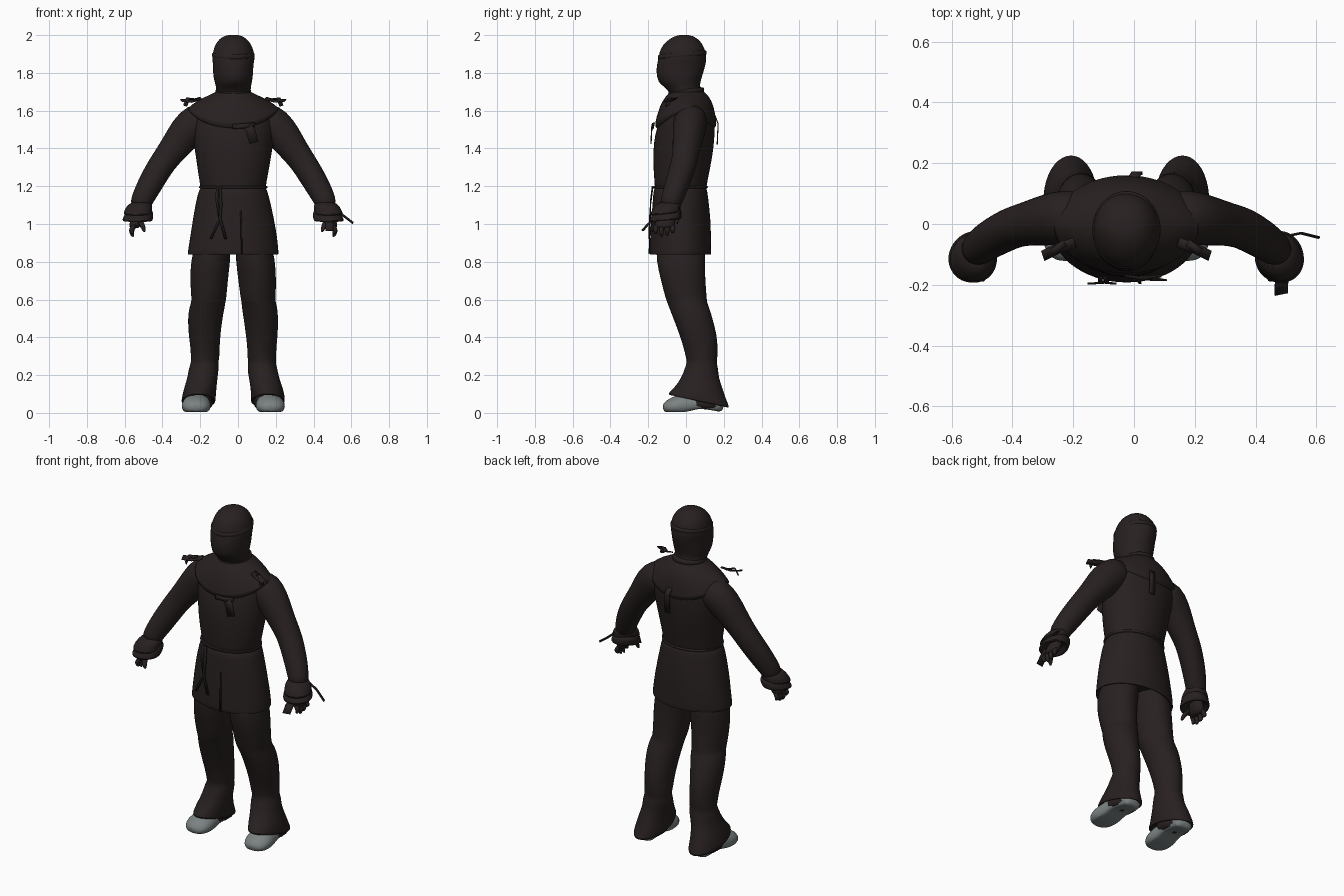
import bpy, bmesh, math
from mathutils import Vector

CX = -0.025  # symmetry line of the figure


def material(name, rgb):
    m = bpy.data.materials.new(name)
    m.diffuse_color = (*rgb, 1)
    return m


CLOTH = material("dark_brown_cloth", (0.021, 0.0145, 0.0145))
STRAP = material("dark_strap", (0.014, 0.011, 0.011))
SHOE = material("grey_shoe", (0.2, 0.225, 0.225))


def finish(name, bm, mat, subsurf=0, angle=50):
    bmesh.ops.recalc_face_normals(bm, faces=bm.faces)
    me = bpy.data.meshes.new(name)
    bm.to_mesh(me)
    bm.free()
    me.materials.append(mat)
    ob = bpy.data.objects.new(name, me)
    bpy.context.collection.objects.link(ob)
    if subsurf:
        ob.modifiers.new("smooth", 'SUBSURF').levels = subsurf
        ob.modifiers["smooth"].render_levels = subsurf
    bpy.context.view_layer.objects.active = ob
    ob.select_set(True)
    bpy.ops.object.shade_smooth_by_angle(angle=math.radians(angle))
    ob.select_set(False)
    return ob


def loft(name, rings, mat=CLOTH, n=20, ref='X', follow=False, ripple=0.0,
         shape=None, caps=True, subsurf=1):
    """Skin elliptical rings (x, y, z, radius a, radius b[, tilt])."""
    bm = bmesh.new()
    pts = [Vector(r[:3]) for r in rings]
    axis = Vector((1, 0, 0)) if ref == 'X' else Vector((0, 1, 0))
    loops = []
    for i, r in enumerate(rings):
        t = Vector((0, 0, 1))
        if follow:
            t = (pts[min(i + 1, len(pts) - 1)] - pts[max(i - 1, 0)]).normalized()
        u = (axis - t * axis.dot(t)).normalized()
        v = t.cross(u)
        tilt = r[5] if len(r) > 5 else 0
        loop = []
        for k in range(n):
            a = 2 * math.pi * k / n
            f = 1 + ripple * math.sin(3 * a + 5.0 * i)
            co = pts[i] + u * r[3] * f * math.cos(a) + v * r[4] * f * math.sin(a)
            co.z -= tilt * math.sin(a)
            if shape:
                co = shape(i, a, co)
            loop.append(bm.verts.new(co))
        loops.append(loop)
    for A, B in zip(loops, loops[1:]):
        for k in range(n):
            bm.faces.new((A[k], A[(k + 1) % n], B[(k + 1) % n], B[k]))
    if caps:
        bm.faces.new(loops[0])
        bm.faces.new(loops[-1])
    return finish(name, bm, mat, subsurf)


def ribbon(name, pts, width, side, mat=CLOTH):
    """Thin strip along points, widened along the side vector."""
    bm = bmesh.new()
    s = Vector(side).normalized() * width / 2
    rows = [(bm.verts.new(Vector(p) - s), bm.verts.new(Vector(p) + s)) for p in pts]
    for (a, b), (c, d) in zip(rows, rows[1:]):
        bm.faces.new((a, b, d, c))
    ob = finish(name, bm, mat)
    m = ob.modifiers.new("thickness", 'SOLIDIFY')
    m.thickness = 0.006
    m.offset = 0


def span(z, hw, y0, y1, tilt=0, x=CX):
    """Ring from a height, half width and front / back limits."""
    return (x, (y0 + y1) / 2, z, hw, (y1 - y0) / 2, tilt)


# Hooded, wrapped head with neck folds
loft("wrapped_head", [
    span(1.60, .12, -.10, .12), span(1.665, .10, -.088, .105), span(1.69, .088, -.085, .09),
    span(1.715, .094, -.105, .08), span(1.73, .093, -.12, .075), span(1.75, .10, -.148, .078),
    span(1.80, .108, -.158, .092), span(1.845, .107, -.157, .104), span(1.87, .114, -.15, .108, -.006),
    span(1.91, .110, -.142, .106), span(1.95, .097, -.122, .092), span(1.98, .073, -.088, .064),
    span(1.997, .045, -.055, .035), span(2.002, .012, -.022, 0)], ripple=0.012, n=24)
# Wound cloth bands on the head and neck
for i, (z, hw, y0, y1, tilt) in enumerate([(1.895, .114, -.15, .11, -.012),
                                         (1.70, .096, -.095, .098, -.01)]):
    loft(f"wrap_band_{i + 1}", [span(z - .018, hw - .006, y0 + .006, y1 - .006, tilt),
         span(z - .01, hw, y0, y1, tilt), span(z + .01, hw, y0, y1, tilt),
         span(z + .018, hw - .008, y0 + .008, y1 - .008, tilt)], n=24)

# Tunic upper body
loft("tunic_body", [
    span(1.15, .172, -.165, .105), span(1.20, .174, -.165, .11), span(1.26, .185, -.172, .12),
    span(1.34, .198, -.176, .137), span(1.43, .212, -.172, .15), span(1.51, .222, -.155, .156),
    span(1.58, .222, -.13, .15), span(1.63, .19, -.11, .135), span(1.66, .13, -.09, .115),
    span(1.68, .09, -.07, .09)], ripple=0.008, n=28)
# Tunic skirt flaring to the hem
loft("tunic_skirt", [
    span(1.205, .168, -.16, .108), span(1.185, .18, -.172, .112), span(1.12, .198, -.178, .12),
    span(1.02, .217, -.186, .13), span(.93, .232, -.19, .134), span(.85, .242, -.193, .136),
    span(.835, .243, -.193, .136), span(.838, .228, -.178, .122), span(.90, .2, -.16, .11)],
    ripple=0.01, n=28)


# Shoulder cape: droops at chest and back, rests on the shoulders
def droop(i, a, co):
    co.z -= (0, .005, .03, .10, .10)[i] * abs(math.sin(a)) ** 1.3
    return co


loft("shoulder_cape", [span(1.705, .085, -.08, .09), span(1.685, .12, -.105, .12),
     span(1.66, .185, -.14, .148), span(1.615, .25, -.172, .168), span(1.607, .235, -.155, .15)],
     shape=droop, n=28, caps=False)

for s, side in ((-1, "left"), (1, "right")):
    X = lambda x: CX + s * x
    # Sleeve from the shoulder to the wrist
    arm = [(.13, .03, 1.57, .075, .07), (.19, .025, 1.55, .092, .098), (.25, .015, 1.49, .087, .094),
           (.30, .005, 1.42, .077, .082), (.35, -.005, 1.355, .07, .072), (.385, -.015, 1.305, .069, .07),
           (.43, -.04, 1.23, .066, .068), (.465, -.062, 1.165, .061, .063), (.487, -.08, 1.12, .058, .058),
           (.50, -.09, 1.08, .05, .05)]
    loft(f"{side}_sleeve", [(X(a[0]), *a[1:]) for a in arm], ref='Y', follow=True, ripple=.015)
    # Two-layer flared cuff
    for j, (z, e) in enumerate(((1.12, 0), (1.085, .006))):
        loft(f"{side}_cuff_{j + 1}", [
            (X(.485), -.085, z, .055, .06), (X(.497), -.10, z - .03, .071 + e, .074 + e),
            (X(.507), -.113, z - .065, .077 + e, .082 + e, -.008),
            (X(.507), -.113, z - .072, .07 + e, .074 + e, -.008),
            (X(.50), -.10, z - .04, .045, .05)], ripple=.03)
    # Palm, fingers and thumb
    loft(f"{side}_palm", [(X(.497), -.09, 1.07, .03, .04), (X(.507), -.105, 1.03, .036, .052),
                         (X(.52), -.112, .995, .034, .056), (X(.525), -.115, .975, .024, .048)], n=12)
    for f in range(4):
        y, tip = -.16 + f * .03, (.945, .93, .935, .95)[f]
        loft(f"{side}_finger_{f + 1}", [
            (X(.522), y, 1.0, .016, .015), (X(.536), y, .975, .017, .015),
            (X(.54), y, (tip + .975) / 2, .014, .013), (X(.53), y, tip, .007, .007)], n=8)
    loft(f"{side}_thumb", [(X(.50), -.13, 1.03, .018, .02), (X(.485), -.165, 1.0, .017, .018),
                          (X(.475), -.18, .975, .014, .014), (X(.47), -.182, .955, .006, .006)], n=8)
    # Trouser leg with gathered folds and a flared, tilted hem
    leg = [(.95, .10, .095, -.165, .11), (.80, .12, .106, -.158, .102), (.70, .128, .101, -.135, .102),
           (.61, .13, .094, -.112, .11), (.585, .133, .091, -.10, .113), (.56, .139, .095, -.09, .125),
           (.50, .148, .093, -.068, .142), (.41, .152, .085, -.035, .164), (.34, .15, .077, -.013, .168),
           (.29, .15, .077, .0, .168), (.265, .152, .072, .005, .163), (.235, .155, .081, -.008, .172),
           (.19, .162, .08, -.025, .172), (.14, .174, .086, -.058, .19), (.10, .181, .089, -.08, .212, .02),
           (.065, .184, .092, -.095, .235, .035), (.055, .184, .088, -.085, .225, .035),
           (.09, .184, .07, -.06, .17, .02)]
    loft(f"{side}_trouser_leg", [span(z, w, y0, y1, t if t else 0, X(x)) for z, x, w, y0, y1, t in
                                 [(*r, 0) if len(r) == 5 else r for r in leg]], ripple=.018)
    # Tattered inner hem layer reaching the ground at the back
    loft(f"{side}_inner_hem", [span(.12, .07, -.04, .19, 0, X(.183)), span(.05, .078, -.03, .20, .01, X(.186)),
                               span(.018, .08, -.01, .205, .004, X(.188))])

    # Shoe with a flat sole, raised arch and heel
    def sole(i, a, co):
        co.z = max(co.z, .022 if i in (2, 3) else .004)
        return co
    shoe = [(.20, .035, .03, .025), (.185, .04, .062, .055), (.11, .05, .066, .065), (.05, .05, .068, .065),
            (.0, .042, .076, .062), (-.055, .036, .08, .055), (-.10, .028, .065, .038), (-.122, .022, .03, .018)]
    loft(f"{side}_shoe", [(X(.185 + .06 * (.15 - y)), y, z, a, b) for y, z, a, b in shoe], SHOE,
         follow=True, shape=sole)
    # Frayed ends on the shoulder
    ribbon(f"{side}_shoulder_tie", [(X(.17), -.06, 1.665), (X(.225), -.08, 1.65), (X(.275), -.105, 1.655)],
           .035, (.3 * s, .9, .3))
    ribbon(f"{side}_shoulder_fray", [(X(.2), -.06, 1.66), (X(.24), -.09, 1.665), (X(.255), -.1, 1.625)],
           .025, (.6 * s, .6, .2))

# Waist cord with hanging ends
loft("waist_cord", [span(1.185, .178, -.172, .112), span(1.19, .183, -.177, .117),
     span(1.20, .183, -.177, .117), span(1.205, .176, -.17, .112)], n=28)
for i, dx in enumerate((-.05, .03)):
    ribbon(f"cord_end_{i + 1}", [(-.095, -.175, 1.2), (-.09, -.188, 1.1), (-.095, -.193, 1.03),
           (-.095 + dx, -.196, .92)], .015, (1, 0, 0), STRAP)
ribbon("cord_loop", [(-.11, -.178, 1.2), (-.112, -.188, 1.12), (-.098, -.19, 1.04)], .014, (1, 0, 0), STRAP)
# Front slit of the skirt
ribbon("skirt_slit", [(.015, -.187, 1.07), (.018, -.192, .95), (.02, -.195, .84)], .008, (1, 0, 0), STRAP)
# Loose cloth tabs on chest, back and right cuff
ribbon("chest_tab", [(.04, -.172, 1.525), (.065, -.182, 1.5), (.085, -.185, 1.43)], .05, (1, 0, .3))
ribbon("chest_knot", [(-.03, -.172, 1.515), (.03, -.18, 1.52), (.09, -.17, 1.525)], .025, (0, .2, 1))
ribbon("back_tab", [(0, .155, 1.57), (.01, .17, 1.53), (.01, .165, 1.42)], .035, (1, 0, 0))
ribbon("cuff_strap", [(.50, -.04, 1.09), (.55, -.03, 1.05), (.61, -.045, 1.005)], .012, (.3, .3, 1), STRAP)
ribbon("cuff_tab", [(.49, -.16, 1.03), (.485, -.20, 1.0), (.485, -.23, .965)], .045, (1, .2, 0))
